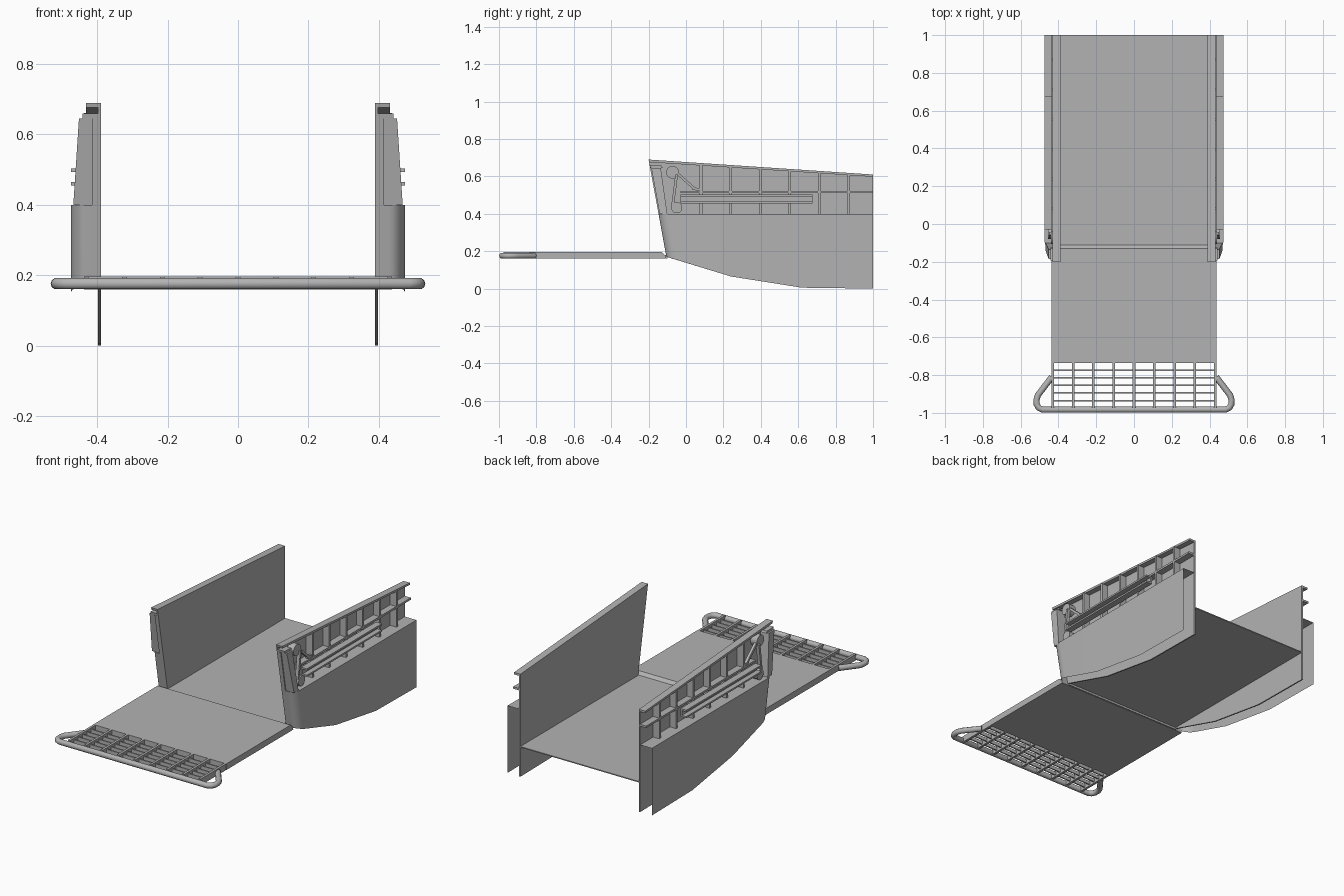
import bpy
import math
from mathutils import Vector

cube = bpy.data.objects.get("Cube")
if cube:
    bpy.data.objects.remove(cube, do_unlink=True)

GREY = (0.45, 0.45, 0.45, 1)
paint = bpy.data.materials.new("grey_paint")
paint.use_nodes = True
paint.diffuse_color = GREY
paint.node_tree.nodes["Principled BSDF"].inputs["Base Color"].default_value = GREY


def build(name, verts, faces, mirror=False):
    mesh = bpy.data.meshes.new(name)
    mesh.from_pydata(verts, [], faces)
    mesh.materials.append(paint)
    obj = bpy.data.objects.new(name, mesh)
    bpy.context.collection.objects.link(obj)
    if mirror:
        obj.modifiers.new("mirror", 'MIRROR').use_mirror_merge = False
    return obj


def prism(name, outline, x0, x1, mirror=True):
    """Extrude a (y, z) outline, anticlockwise seen from +x, along x."""
    n = len(outline)
    verts = [(x, y, z) for x in (x0, x1) for y, z in outline]
    faces = [tuple(reversed(range(n))), tuple(range(n, 2 * n))]
    faces += [(i, (i + 1) % n, n + (i + 1) % n, n + i) for i in range(n)]
    return build(name, verts, faces, mirror)


def box(name, x, y, z, mirror=True):
    outline = [(y[0], z[0]), (y[1], z[0]), (y[1], z[1]), (y[0], z[1])]
    return prism(name, outline, x[0], x[1], mirror)


def bar(name, a, b, width, x0, x1):
    """Flat bar between two (y, z) points."""
    a, b = Vector(a), Vector(b)
    d = (b - a).normalized() * width / 2
    side = Vector((-d.y, d.x))
    return prism(name, [a - side, b - side, b + side, a + side], x0, x1)


def disc(name, y, z, radius, x0, x1, sides=20):
    angles = [math.tau * i / sides for i in range(sides)]
    return prism(name, [(y + radius * math.cos(t), z + radius * math.sin(t)) for t in angles], x0, x1)


def rail_z(y):
    return 0.69 - 0.08 * (y + 0.2) / 1.2


def rake_y(z):
    return -0.105 - 0.095 * (z - 0.17) / 0.52


INNER, OUTER, SHELF = 0.39, 0.475, 0.4

# Inner walls
prism("inner_wall", [(-0.105, 0.17), (0.24, 0.065), (0.62, 0.005), (1, 0),
                     (1, rail_z(1)), (-0.2, 0.69)], INNER, INNER + 0.008)

# Outer hull skin: raked bow, rounded corner, open at the bottom and back
r = 0.045
plan = [(INNER, 0), (OUTER - r, 0)]
for i in range(1, 9):
    t = math.pi / 2 * i / 8
    plan.append((OUTER - r + r * math.sin(t), 0.07 * (1 - math.cos(t))))
top = [(x, rake_y(SHELF) + d, SHELF) for x, d in plan]
low = [(x, -0.105 + d, 0.17 - 0.3 * d) for x, d in plan]
for y, z in ((0.24, 0.065), (0.62, 0.005), (1, 0)):
    top.append((OUTER, y, SHELF))
    low.append((OUTER, y, z))
n = len(top)
skin = build("hull_skin", top + low,
             [(i, n + i, n + i + 1, i + 1) for i in range(n - 1)], True)
build("hull_shelf", top + [(INNER, 1, SHELF)], [tuple(range(n + 1))], True)

# Sloping top rail
prism("top_rail", [(-0.197, 0.676), (1, rail_z(1) - 0.012), (1, rail_z(1)), (-0.2, 0.69)],
      INNER, 0.432)

# Vertical ribs and horizontal stringer
for i in range(6):
    y = 0.08 + 0.158 * i
    box("wall_rib", (INNER, 0.438), (y - 0.007, y + 0.007), (SHELF, rail_z(y) - 0.01))
box("wall_stringer", (INNER, 0.438), (-0.03, 1), (0.511, 0.523))

# Channel guide on the outside of the ribs
for z in (0.46, 0.498):
    box("guide_flange", (0.436, OUTER), (-0.03, 0.675), (z - 0.005, z + 0.005))
box("guide_web", (0.436, 0.446), (-0.03, 0.675), (0.46, 0.498))

# Raked bow post: inner plate, tapered outer part and cap
post_top = 0.645
prism("bow_post_plate", [(rake_y(SHELF), SHELF), (-0.1, SHELF), (-0.135, post_top),
                         (rake_y(post_top), post_top)], INNER, 0.415)
sections = [(SHELF, 0.468, -0.1), (post_top, 0.452, -0.135)]
verts = []
for z, x, back in sections:
    front = rake_y(z) + 0.006
    verts += [(0.41, front, z), (x, front, z), (x, back, z), (0.41, back, z)]
build("bow_post", verts, [(3, 2, 1, 0), (4, 5, 6, 7)] +
      [(i, (i + 1) % 4, 4 + (i + 1) % 4, 4 + i) for i in range(4)], True)
prism("bow_post_cap", [(-0.19, post_top), (-0.125, post_top), (-0.13, 0.657),
                       (-0.193, 0.66)], INNER, 0.442)

# Hoisting gear: sheaves and linkage
disc("upper_sheave", -0.072, 0.622, 0.034, INNER, 0.44)
disc("lower_sheave", -0.05, 0.433, 0.03, INNER, 0.455)
bar("long_link", (-0.072, 0.44), (-0.05, 0.61), 0.014, 0.43, 0.45)
bar("upper_link", (-0.045, 0.615), (0.045, 0.535), 0.014, 0.42, 0.437)
bar("link_foot", (0.035, 0.535), (0.075, 0.53), 0.014, 0.42, 0.437)

# Deck with front lip
box("deck", (-INNER, INNER), (-0.1, 1), (0.174, 0.18), False)
box("deck_lip", (-INNER, INNER), (-0.112, -0.1), (0.162, 0.18), False)

# Ramp slab with chamfered hinge end
prism("ramp", [(-0.735, 0.16), (-0.105, 0.16), (-0.108, 0.175), (-0.13, 0.197),
               (-0.735, 0.197)], -0.438, 0.438, False)

# Open grating at the ramp tip
for i in range(9):
    x = -0.43 + 0.1075 * i
    box("grating_fin", (x - 0.007, x + 0.007), (-0.975, -0.73), (0.16, 0.197), False)
for i in range(5):
    y = -0.773 - 0.0405 * i
    box("grating_bar", (-0.43, 0.43), (y - 0.004, y + 0.004), (0.168, 0.188), False)

# Rounded bumper tube around the tip
half = [(0.435, -0.81), (0.508, -0.905), (0.516, -0.93), (0.515, -0.955),
        (0.505, -0.973), (0.485, -0.983)]
path = half + [(-x, y) for x, y in reversed(half)]
curve = bpy.data.curves.new("bumper_tube", 'CURVE')
curve.dimensions = '3D'
curve.bevel_depth = 0.0165
curve.bevel_resolution = 3
curve.use_fill_caps = True
spline = curve.splines.new('POLY')
spline.points.add(len(path) - 1)
for point, (x, y) in zip(spline.points, path):
    point.co = (x, y, 0.176, 1)
curve.materials.append(paint)
tube = bpy.data.objects.new("bumper_tube", curve)
bpy.context.collection.objects.link(tube)

# Smooth shading on the curved hull corner
bpy.ops.object.select_all(action='DESELECT')
skin.select_set(True)
bpy.context.view_layer.objects.active = skin
bpy.ops.object.shade_smooth_by_angle(angle=math.radians(30))
